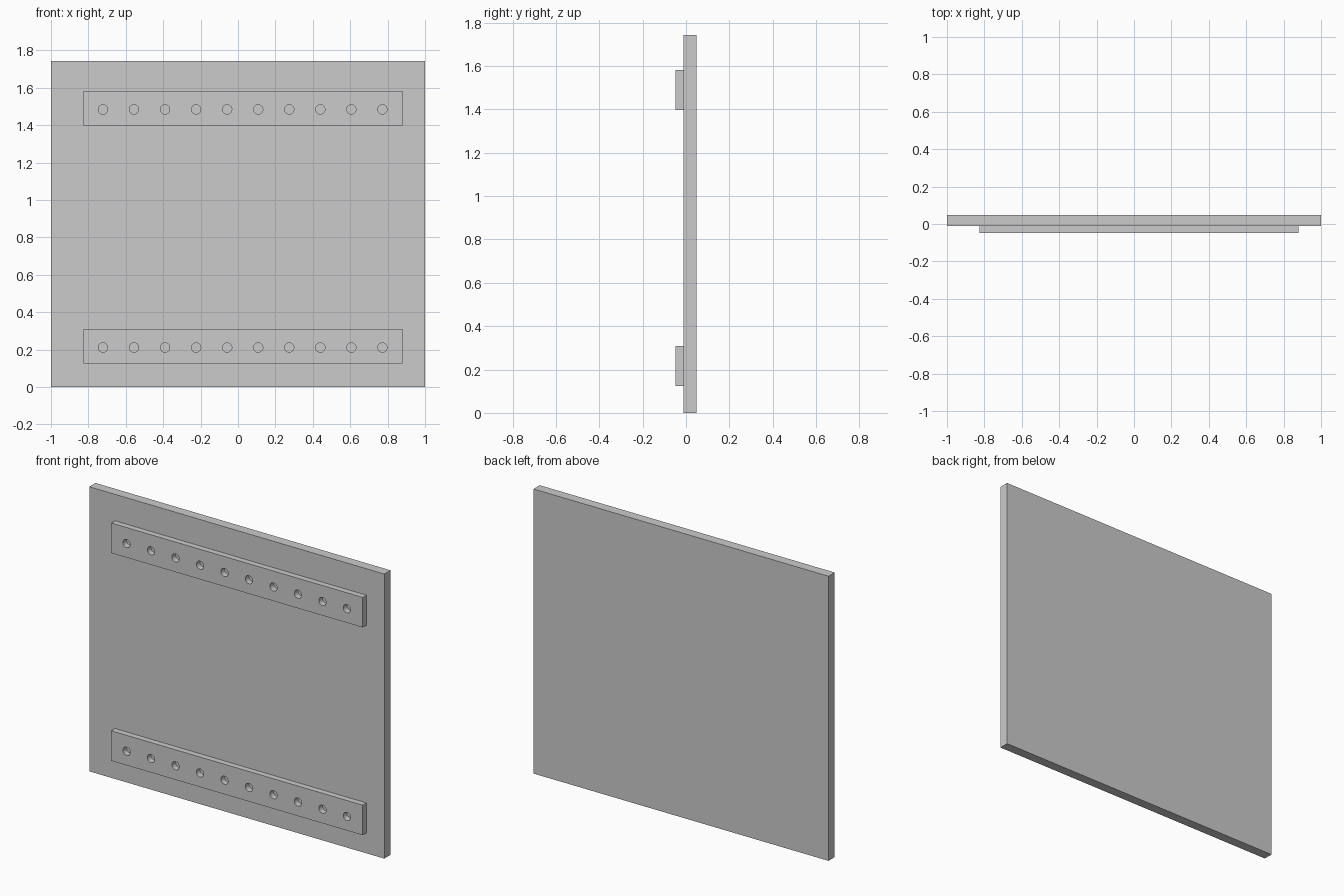
import bpy, bmesh
from math import radians
from mathutils import Matrix, Vector

if "Cube" in bpy.data.objects:
    bpy.data.objects.remove(bpy.data.objects["Cube"])

FRONT, SEAM, BACK = -0.048, -0.012, 0.048   # y of rail face, panel face, panel back
HOLES, HOLE_R = 10, 0.025


def make_object(name, bm):
    mesh = bpy.data.meshes.new(name)
    bm.to_mesh(mesh)
    bm.free()
    obj = bpy.data.objects.new(name, mesh)
    bpy.context.collection.objects.link(obj)
    return obj


def box(name, lo, hi):
    lo, hi = Vector(lo), Vector(hi)
    bm = bmesh.new()
    bmesh.ops.create_cube(bm, size=1, matrix=Matrix.Translation((lo + hi) / 2)
                          @ Matrix.Diagonal((*(hi - lo), 1)))
    return make_object(name, bm)


def hole_cutter(z):
    # Row of cylinders along y, longer than the rail is thick
    bm = bmesh.new()
    for i in range(HOLES):
        x = -0.722 + i * 1.494 / (HOLES - 1)
        place = Matrix.Translation((x, (FRONT + SEAM) / 2, z)) @ Matrix.Rotation(radians(90), 4, 'X')
        bmesh.ops.create_cone(bm, cap_ends=True, segments=32, radius1=HOLE_R,
                              radius2=HOLE_R, depth=0.1, matrix=place)
    cutter = make_object("hole_cutter", bm)
    cutter.hide_render = True
    return cutter


def drilled_rail(name, z0, z1, hole_z):
    rail = box(name, (-0.826, FRONT, z0), (0.879, SEAM, z1))
    cutter = hole_cutter(hole_z)
    cut = rail.modifiers.new("holes", 'BOOLEAN')
    cut.operation = 'DIFFERENCE'
    cut.solver = 'EXACT'
    cut.object = cutter
    bpy.ops.object.select_all(action='DESELECT')
    rail.select_set(True)
    bpy.context.view_layer.objects.active = rail
    bpy.ops.object.modifier_apply(modifier=cut.name)
    bpy.data.objects.remove(cutter)
    # Smooth hole walls, sharp rail edges
    bpy.ops.object.shade_smooth_by_angle(angle=radians(30))


# Back panel
box("back_panel", (-1, SEAM, 0), (1, BACK, 1.744))

# Two rails with a row of holes, closed behind by the panel
drilled_rail("lower_rail", 0.125, 0.309, 0.211)
drilled_rail("upper_rail", 1.398, 1.582, 1.484)
